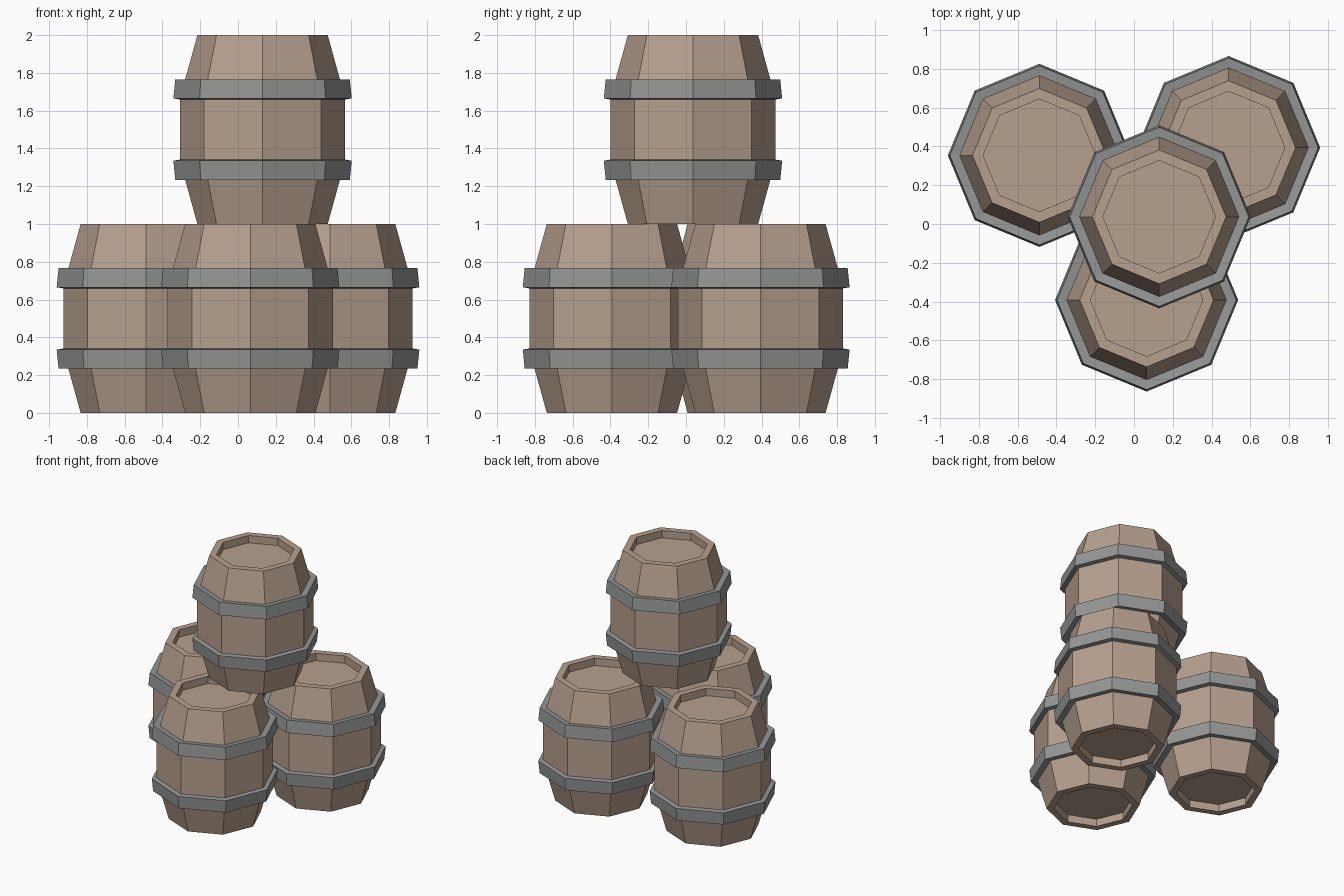
import bpy
import bmesh
from math import cos, sin, pi

SIDES = 8

if "Cube" in bpy.data.objects:
    bpy.data.objects.remove(bpy.data.objects["Cube"])


def make_material(name, rgb):
    mat = bpy.data.materials.new(name)
    mat.use_nodes = True
    mat.diffuse_color = (*rgb, 1)
    mat.node_tree.nodes["Principled BSDF"].inputs["Base Color"].default_value = (*rgb, 1)
    return mat


wood = make_material("pale_wood", (0.47, 0.35, 0.27))
iron = make_material("grey_iron", (0.30, 0.31, 0.31))


def lathe(name, profile, material, closed):
    """Turn (radius, height) points into an eight-sided flat-shaded mesh."""
    bm = bmesh.new()
    rings = []
    for r, z in profile:
        rings.append([bm.verts.new((r * cos(2 * pi * i / SIDES),
                                    r * sin(2 * pi * i / SIDES), z))
                      for i in range(SIDES)])
    pairs = list(zip(rings, rings[1:]))
    if closed:
        pairs.append((rings[-1], rings[0]))
    else:
        bm.faces.new(rings[0])
        bm.faces.new(rings[-1])
    for a, b in pairs:
        for i in range(SIDES):
            j = (i + 1) % SIDES
            bm.faces.new((a[i], a[j], b[j], b[i]))
    bmesh.ops.recalc_face_normals(bm, faces=bm.faces)
    mesh = bpy.data.meshes.new(name)
    bm.to_mesh(mesh)
    bm.free()
    mesh.materials.append(material)
    return mesh


# Staves with a recessed head at each end
lower_half = [(0.29, 0.06), (0.29, 0), (0.345, 0), (0.437, 0.333)]
upper_half = [(r, 1 - z) for r, z in reversed(lower_half)]
body_mesh = lathe("barrel_body", lower_half + upper_half, wood, False)

# Hoops lean with the staves; the upper one mirrors the lower
hoop = [(0.41, 0.24), (0.462, 0.234), (0.472, 0.335), (0.43, 0.342)]
lower_hoop_mesh = lathe("lower_hoop", hoop, iron, True)
upper_hoop_mesh = lathe("upper_hoop", [(r, 1 - z) for r, z in hoop], iron, True)

# Three barrels on the ground and one stacked on top
barrels = {
    "front": (0.065, -0.392, 0),
    "back_left": (0.488, 0.394, 0),
    "back_right": (-0.488, 0.354, 0),
    "top": (0.13, 0.037, 1),
}
for place, location in barrels.items():
    for mesh in (body_mesh, lower_hoop_mesh, upper_hoop_mesh):
        part = bpy.data.objects.new(f"{place}_{mesh.name}", mesh)
        part.location = location
        bpy.context.collection.objects.link(part)
